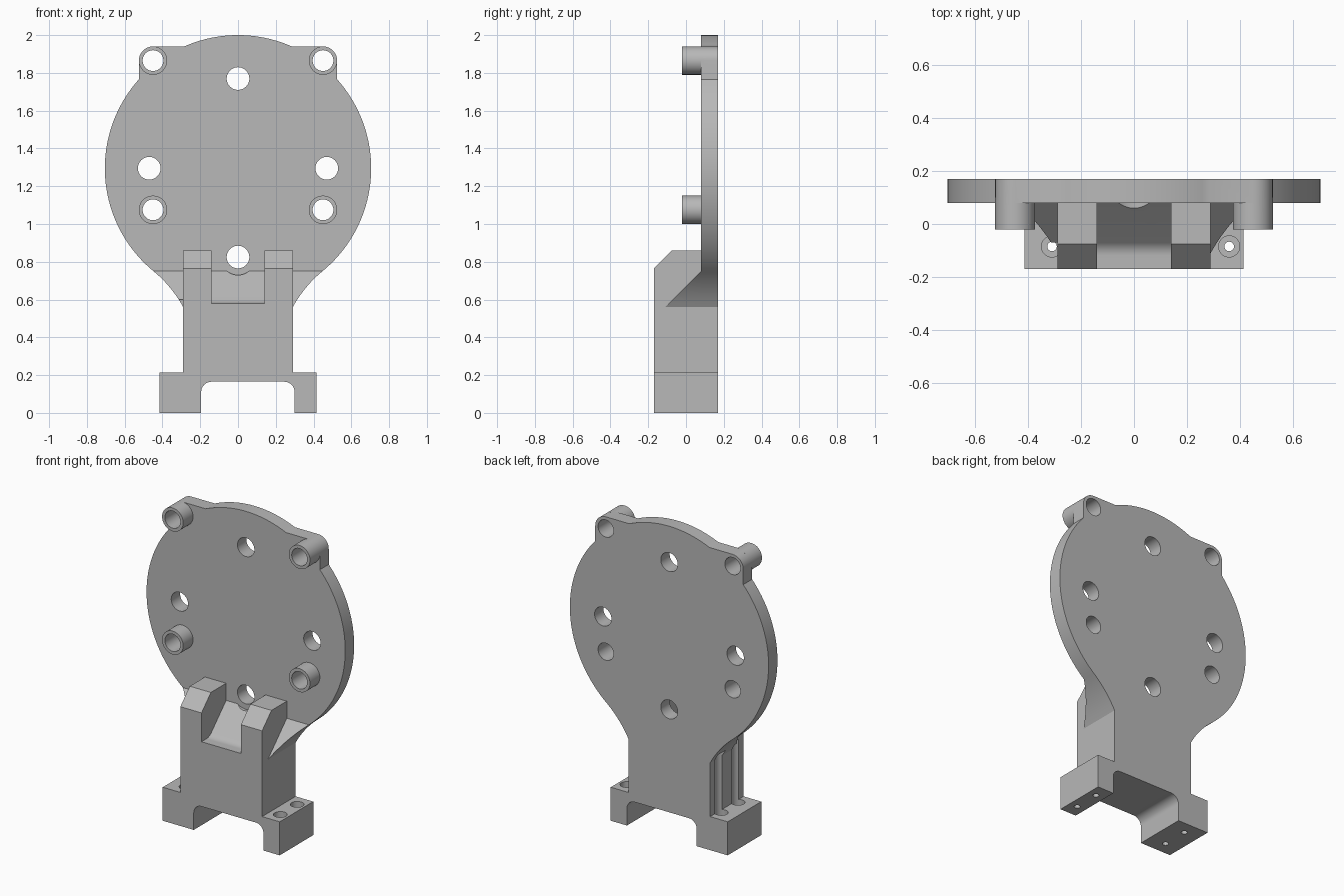
import bpy, bmesh
from math import sin, cos, radians, atan2, degrees, sqrt
from mathutils import Vector

cube = bpy.data.objects.get("Cube")
if cube:
    bpy.data.objects.remove(cube)

grey = bpy.data.materials.new("light_grey")
grey.use_nodes = True
grey.diffuse_color = (0.48, 0.48, 0.48, 1)
grey.node_tree.nodes["Principled BSDF"].inputs["Base Color"].default_value = (0.48, 0.48, 0.48, 1)

# Main dimensions
BACK, FACE, FRONT = 0.17, 0.08, -0.17
CZ, R = 1.295, 0.705
NECK, BOSS_X = 0.29, 0.45


def arc(cx, cy, r, a, b, n):
    return [(cx + r * cos(radians(a + (b - a) * i / n)),
             cy + r * sin(radians(a + (b - a) * i / n))) for i in range(n + 1)]


def prism(name, pts, lo, hi, axis="y", slope=None):
    """Extrude an (x,z) profile along y, a (y,z) one along x, or an (x,y) one along z."""
    place = {"y": lambda p, t: (p[0], t, p[1]),
             "x": lambda p, t: (t, p[0], p[1]),
             "z": lambda p, t: (p[0], p[1], t)}[axis]
    bm = bmesh.new()
    face = bm.faces.new([bm.verts.new(place(p, lo)) for p in pts])
    ext = bmesh.ops.extrude_face_region(bm, geom=[face])
    move = Vector(place((0, 0), hi - lo))
    bmesh.ops.translate(bm, vec=move, verts=[v for v in ext["geom"] if isinstance(v, bmesh.types.BMVert)])
    if slope:
        geom = bm.verts[:] + bm.edges[:] + bm.faces[:]
        cut = bmesh.ops.bisect_plane(bm, geom=geom, plane_co=slope[0], plane_no=slope[1], clear_outer=True)
        edges = [e for e in cut["geom_cut"] if isinstance(e, bmesh.types.BMEdge)]
        bmesh.ops.holes_fill(bm, edges=edges)
    bmesh.ops.recalc_face_normals(bm, faces=bm.faces[:])
    mesh = bpy.data.meshes.new(name)
    bm.to_mesh(mesh)
    bm.free()
    mesh.materials.append(grey)
    ob = bpy.data.objects.new(name, mesh)
    bpy.context.scene.collection.objects.link(ob)
    return ob


def rod(name, x, c, r, lo, hi, axis="y"):
    return prism(name, arc(x, c, r, 0, 360, 48)[:-1], lo, hi, axis)


def combine(target, parts, operation):
    bpy.context.view_layer.objects.active = target
    for part in parts:
        mod = target.modifiers.new("join", "BOOLEAN")
        mod.operation, mod.solver, mod.object = operation, "EXACT", part
        bpy.ops.object.modifier_apply(modifier=mod.name)
        bpy.data.objects.remove(part)


# Round plate with two ears and a flared neck
join_z = 0.75
join_x = sqrt(R ** 2 - (CZ - join_z) ** 2)
flare = arc(0.853, 0.255, 0.64, 151.6, 129.4, 12)
flare[0], flare[-1] = (NECK, 0.56), (join_x, join_z)
ear_r = 0.075
ear_x, ear_z = BOSS_X + ear_r, 1.865
a_low = degrees(atan2(join_z - CZ, join_x))
a_ear = degrees(atan2(sqrt(R ** 2 - ear_x ** 2), ear_x))
top_h = ear_z + ear_r - CZ
a_top = degrees(atan2(top_h, sqrt(R ** 2 - top_h ** 2)))
half = ([(NECK, 0.2)] + flare + arc(0, CZ, R, a_low, a_ear, 40)[1:]
        + arc(BOSS_X, ear_z, ear_r, 0, 90, 10) + arc(0, CZ, R, a_top, 90, 10))
outline = half + [(-x, z) for x, z in reversed(half[:-1])]
bracket = prism("mounting_bracket", outline, FACE, BACK)

# Column with a filleted ramp up to the plate
ramp = [(FRONT, 0.2), (FRONT, 0.58)] + arc(-0.12, 0.65, 0.07, 270, 315, 8) + [(FACE, join_z), (FACE, 0.2)]
parts = [prism("column", ramp, -NECK, NECK, "x")]

# Foot with an off-centre channel
foot = ([(-0.415, 0), (-0.195, 0)] + arc(-0.14, 0.11, 0.055, 180, 90, 10)
        + arc(0.245, 0.11, 0.055, 90, 0, 10) + [(0.3, 0), (0.415, 0), (0.415, 0.215), (-0.415, 0.215)])
parts.append(prism("foot", foot, FRONT, BACK))

# Chamfered prongs, sloped gussets and bosses on both sides
prong = [(FRONT, 0.2), (FRONT, 0.765), (-0.075, 0.86), (FACE, 0.86), (FACE, 0.2)]
for s in (1, -1):
    parts.append(prism("prong", prong, *sorted((s * 0.14, s * NECK)), "x"))
    wing = [(s * x, z) for x, z in [(0.25, 0.56)] + flare + [(0.25, join_z)]]
    parts.append(prism("gusset", wing, -0.14, FACE, slope=((0, FACE, join_z), (0, -1, 1))))
    for z in (ear_z, 1.075):
        parts.append(rod("boss", s * BOSS_X, z, ear_r, -0.02, FACE + 0.02))
combine(bracket, parts, "UNION")

# Plate holes, boss bores and the clearance cut in the ramp
cutters = [rod("hole", x, z, 0.06, -0.3, 0.3)
           for x, z in ((0, 1.77), (0, 0.825), (0.47, CZ), (-0.47, CZ))]
cutters += [rod("bore", s * BOSS_X, z, 0.055, -0.3, 0.3) for s in (1, -1) for z in (ear_z, 1.075)]
cutters.append(rod("clearance", 0, 0.825, 0.095, -0.3, FACE))

# Counterbored foot holes, which groove one side of the column
for x in (0.36, -0.31):
    for y in (-0.085, 0.085):
        cutters.append(rod("counterbore", x, y, 0.04, 0.13, 0.6 if x < 0 else 0.3, "z"))
        cutters.append(rod("screw_hole", x, y, 0.018, -0.1, 0.2, "z"))
combine(bracket, cutters, "DIFFERENCE")

bpy.ops.object.select_all(action="DESELECT")
bracket.select_set(True)
bpy.context.view_layer.objects.active = bracket
bpy.ops.object.shade_smooth_by_angle(angle=radians(25))
